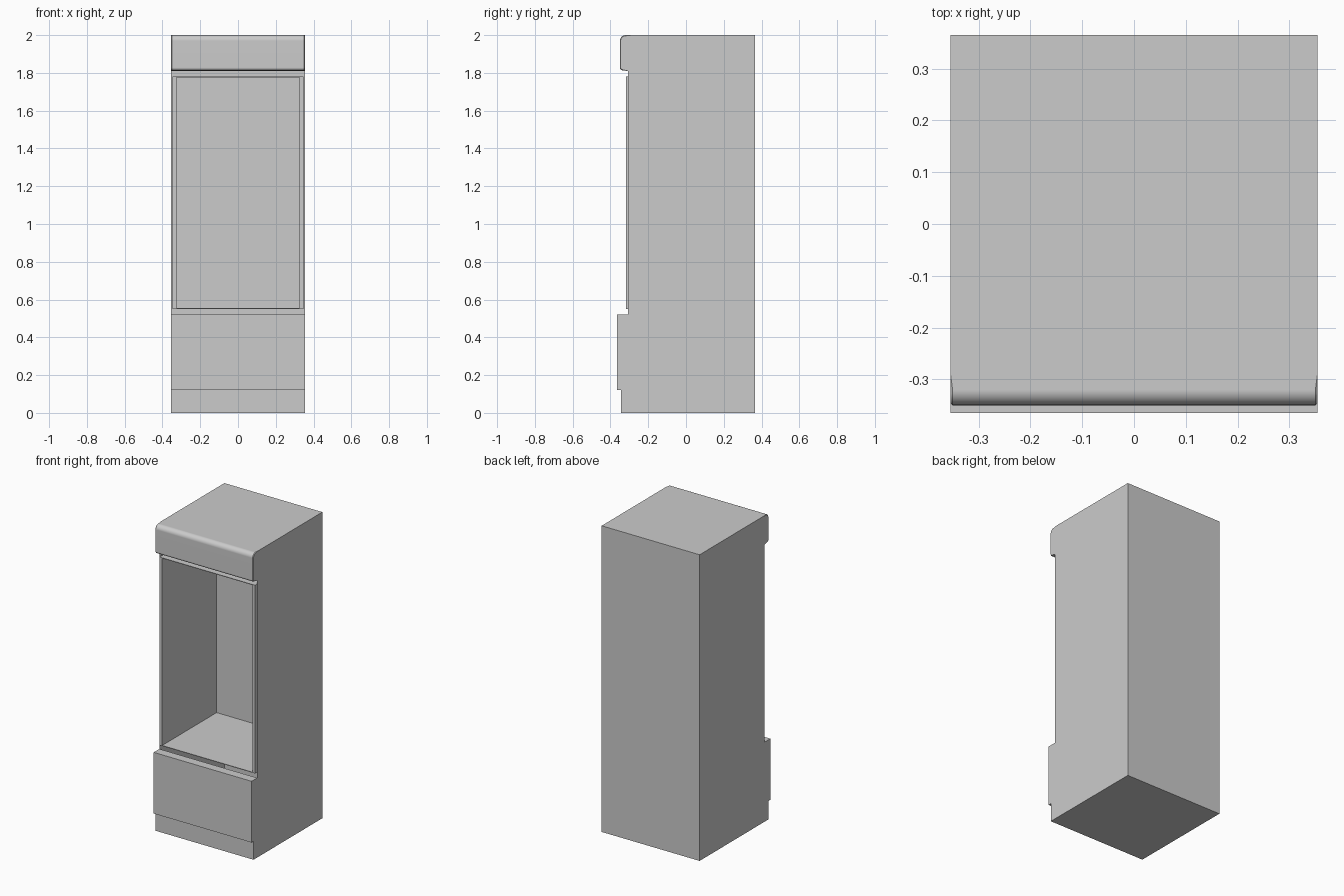
import bpy, bmesh, math

if "Cube" in bpy.data.objects:
    bpy.data.objects.remove(bpy.data.objects["Cube"])

HALF_W = 0.354


def finish(name, bm):
    bmesh.ops.recalc_face_normals(bm, faces=bm.faces)
    mesh = bpy.data.meshes.new(name)
    bm.to_mesh(mesh)
    bm.free()
    obj = bpy.data.objects.new(name, mesh)
    bpy.context.collection.objects.link(obj)
    return obj


def prism(name, points, axis, a, b, post=None):
    """Extrude a closed 2D outline along x (outline in yz) or z (outline in xy)."""
    bm = bmesh.new()
    place = (lambda p, t: (t, *p)) if axis == 'x' else (lambda p, t: (*p, t))
    v0 = [bm.verts.new(place(p, a)) for p in points]
    v1 = [bm.verts.new(place(p, b)) for p in points]
    bm.faces.new(v0)
    bm.faces.new(v1)
    n = len(points)
    sides = [bm.faces.new((v0[i], v0[(i + 1) % n], v1[(i + 1) % n], v1[i])) for i in range(n)]
    bmesh.ops.recalc_face_normals(bm, faces=bm.faces)
    if post:
        post(bm, sides)
    return finish(name, bm)


def arc(cy, cz, r, start, end, n=6):
    angles = [math.radians(start + (end - start) * i / n) for i in range(n + 1)]
    return [(cy + r * math.cos(t), cz + r * math.sin(t)) for t in angles]


# Cabinet shell: kick plate, lower panel and rounded header in one side outline
outline = [(-0.307, 0.52), (-0.365, 0.52), (-0.365, 0.12), (-0.345, 0.12),
           (-0.345, 0), (0.365, 0), (0.365, 2)]
outline += arc(-0.32, 1.97, 0.03, 90, 180)
outline += arc(-0.335, 1.828, 0.015, 180, 270)
outline += [(-0.307, 1.81)]


def open_front(bm, sides):
    # open the display front, then soften the ends of the header
    bmesh.ops.delete(bm, geom=[sides[-1]], context='FACES_ONLY')
    ends = [e for e in bm.edges
            if abs(e.verts[0].co.x - e.verts[1].co.x) < 1e-6
            and all(v.co.y < -0.319 and v.co.z > 1.8 for v in e.verts)]
    bmesh.ops.bevel(bm, geom=ends, offset=0.004, segments=1, affect='EDGES')


shell = prism("cabinet_shell", outline, 'x', -HALF_W, HALF_W, open_front)
bpy.context.view_layer.objects.active = shell
shell.select_set(True)
bpy.ops.object.shade_smooth_by_angle(angle=math.radians(25))
weighted = shell.modifiers.new("even_shading", 'WEIGHTED_NORMAL')
weighted.keep_sharp = True

# Inner display compartment: U-shaped wall whose front ends form the side frame strips
xo, xi, front, back = 0.346, 0.326, -0.317, 0.245
liner = [(-xo, front), (-xi, front), (-xi, back), (xi, back),
         (xi, front), (xo, front), (xo, back + 0.02), (-xo, back + 0.02)]
prism("compartment_walls", liner, 'z', 0.55, 1.78)

# Thin floor and ceiling of the compartment
sheet = [(-xi, front), (xi, front), (xi, back), (-xi, back)]
for name, z in (("compartment_floor", 0.55), ("compartment_ceiling", 1.776)):
    prism(name, sheet, 'z', z, z + 0.004)
